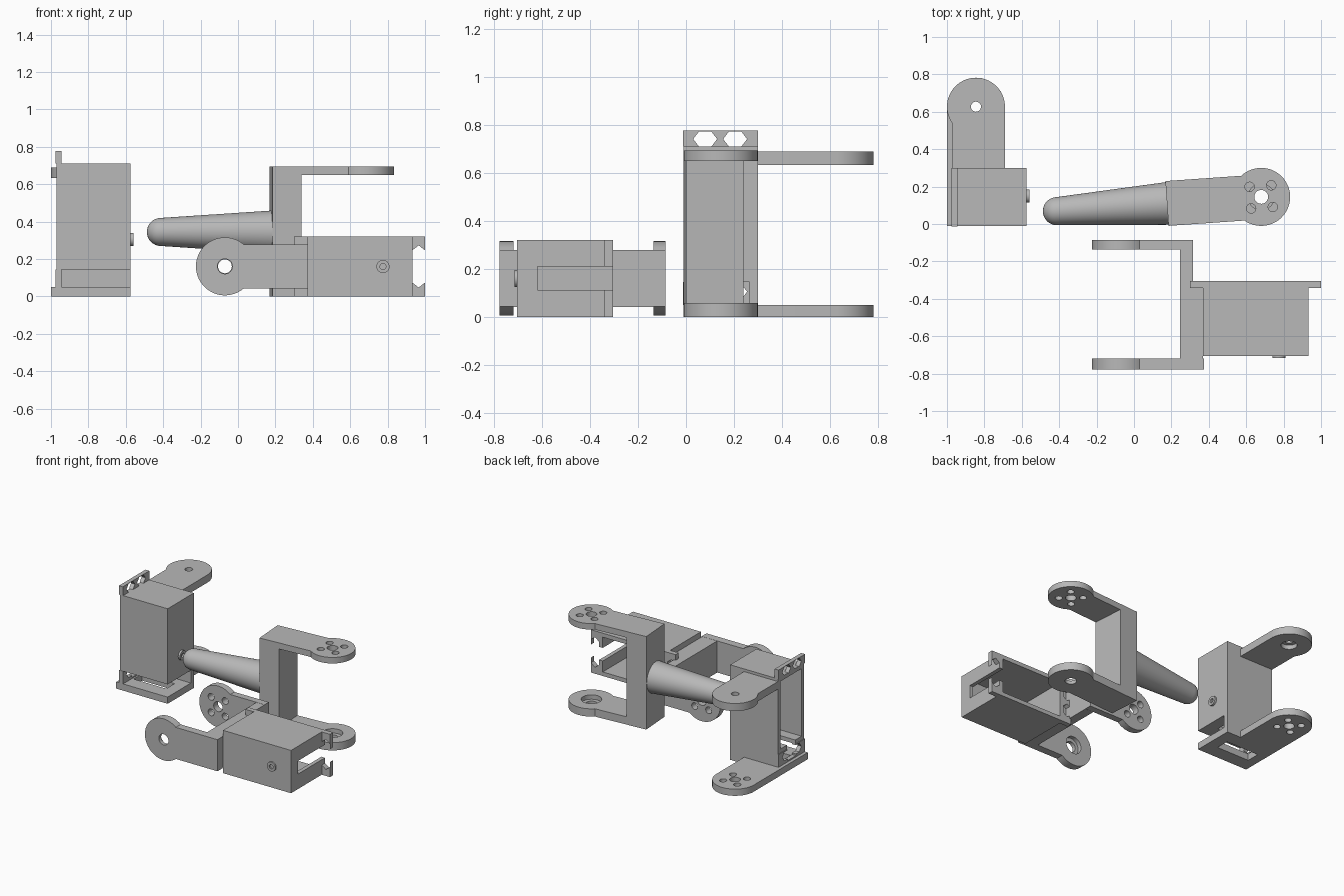
import bpy, bmesh
from math import sin, cos, pi, asin, radians
from mathutils import Matrix, Vector

cube = bpy.data.objects.get("Cube")
if cube:
    bpy.data.objects.remove(cube, do_unlink=True)

grey = bpy.data.materials.new("light grey plastic")
grey.use_nodes = True
grey.diffuse_color = (0.48, 0.48, 0.48, 1)
grey.node_tree.nodes["Principled BSDF"].inputs["Base Color"].default_value = grey.diffuse_color


def finish(name, bm, M=Matrix()):
    bmesh.ops.recalc_face_normals(bm, faces=bm.faces)
    bm.transform(M)
    me = bpy.data.meshes.new(name)
    bm.to_mesh(me)
    bm.free()
    me.materials.append(grey)
    ob = bpy.data.objects.new(name, me)
    bpy.context.collection.objects.link(ob)
    return ob


def prism(name, pts, w0, w1, M=Matrix()):
    """Extrude a flat outline from height w0 to w1, then place it with M."""
    bm = bmesh.new()
    face = bm.faces.new([bm.verts.new((u, v, w0)) for u, v in pts])
    ext = bmesh.ops.extrude_face_region(bm, geom=[face])
    new = [g for g in ext["geom"] if isinstance(g, bmesh.types.BMVert)]
    bmesh.ops.translate(bm, verts=new, vec=(0, 0, w1 - w0))
    return finish(name, bm, M)


def box(name, lo, hi, M=Matrix()):
    (a, b, c), (d, e, f) = lo, hi
    return prism(name, [(a, b), (d, b), (d, e), (a, e)], c, f, M)


def ring(r, cu=0, cv=0, n=32, su=1, sv=1, start=0):
    angles = [start + 2 * pi * i / n for i in range(n)]
    return [(cu + r * su * cos(a), cv + r * sv * sin(a)) for a in angles]


def cut(target, *cutters):
    for c in cutters:
        c.hide_render = True
        mod = target.modifiers.new("cut", "BOOLEAN")
        mod.operation, mod.solver, mod.object = "DIFFERENCE", "EXACT", c
        bpy.context.view_layer.objects.active = target
        bpy.ops.object.modifier_apply(modifier=mod.name)
        bpy.data.objects.remove(c, do_unlink=True)


R = 0.155


def arm(name, length, lo, hi, w0, w1, M):
    """Flat arm along +u with a round end at the origin."""
    a0, a1 = asin(hi / R), 2 * pi + asin(lo / R)
    arc = [a0 + (a1 - a0) * i / 40 for i in range(41)]
    pts = [(length, lo), (length, hi)] + [(R * cos(a), R * sin(a)) for a in arc]
    return prism(name, pts, w0, w1, M)


def horn_holes(ob, w0, w1, M):
    spots = [(0.037, 0, 0)] + [(0.025, i * 0.058, j * 0.058) for i in (-1, 1) for j in (-1, 1)]
    for r, u, v in spots:
        cut(ob, prism("hole", ring(r, u, v, 24), w0 - 0.05, w1 + 0.05, M))


def pivot_hole(ob, w0, w1, r, bore, bore_w0, bore_w1, M):
    cut(ob, prism("hole", ring(r), w0 - 0.05, w1 + 0.05, M),
        prism("bore", ring(bore), bore_w0, bore_w1, M))


# Shared frames: outline plane facing the front, and facing the side
FRONT = Matrix.Rotation(pi / 2, 4, "X")
SIDE = Matrix(((0, 0, 1, 0), (1, 0, 0, 0), (0, 1, 0, 0), (0, 0, 0, 1)))


def boss(name, u, v, w0, w1, M):
    ob = prism(name, ring(0.035, u, v, 24), w0, w1, M)
    lo, hi = sorted((w0, w1))
    cut(ob, prism("hole", ring(0.016, u, v, 16), lo - 0.05, hi + 0.05, M))
    return ob


# --- Upright motor holder ---
holder = box("upright_case", (-0.97, -0.01, 0.145), (-0.575, 0.3, 0.71))
cut(holder, box("c", (-1.1, 0.02, 0.175), (-0.605, 0.27, 0.68)),
    box("c", (-1.1, 0.095, 0.1), (-0.66, 0.195, 0.2)))
box("upright_case_side_rib", (-0.97, 0.265, 0.05), (-0.575, 0.3, 0.145))
base = box("upright_base_plate", (-1, -0.01, 0), (-0.575, 0.3, 0.05))
cut(base, box("c", (-0.93, 0.095, -0.1), (-0.66, 0.195, 0.1)))
for label, z0, z1, zc in (("top", 0.71, 0.777, 0.742), ("bottom", 0.05, 0.145, 0.105)):
    tab = box("upright_" + label + "_tab", (-0.975, -0.013, z0), (-0.943, 0.3, z1))
    for y in (0.08, 0.205):
        cut(tab, prism("hex", ring(0.05, y, zc, 6, sv=0.75), -1.1, -0.8, SIDE))
    if label == "bottom":
        cut(tab, box("c", (-1.1, 0.095, 0.06), (-0.8, 0.195, 0.2)))
boss("upright_boss", 0.15, 0.305, -0.58, -0.56, SIDE)

UP = Matrix.Translation((-0.845, 0.627, 0)) @ Matrix.Rotation(-pi / 2, 4, "Z")
low = arm("upright_lower_arm", 0.328, -R, R, 0, 0.05, UP)
horn_holes(low, 0, 0.05, UP)
high = arm("upright_upper_arm", 0.328, -0.125, R, 0.633, 0.69, UP)
pivot_hole(high, 0.633, 0.69, 0.027, 0.055, 0.6, 0.665, UP)

# --- Foot: tapered leg with a yoke, turned slightly ---
LEG = Matrix.Translation((0.68, 0.145, 0)) @ Matrix.Rotation(radians(4), 4, "Z")
YOKE = LEG @ Matrix.Rotation(pi, 4, "Z")
box("leg_yoke_wall", (-0.505, -0.12, 0), (-0.35, 0.12, 0.695), LEG)
top = arm("leg_yoke_top_arm", 0.4, -0.12, 0.12, 0.65, 0.695, YOKE)
horn_holes(top, 0.65, 0.695, YOKE)
bottom = arm("leg_yoke_bottom_arm", 0.4, -0.12, 0.12, 0, 0.058, YOKE)
pivot_hole(bottom, 0, 0.058, 0.04, 0.07, 0.025, 0.1, YOKE)

bm = bmesh.new()
profile = [(-0.49, 0), (-0.49, 0.115)]
profile += [(-1.095 - 0.075 * sin(i * pi / 16), 0.075 * cos(i * pi / 16)) for i in range(8)]
profile.append((-1.17, 0))
verts = [bm.verts.new((x, 0, r)) for x, r in profile]
edges = [bm.edges.new(p) for p in zip(verts, verts[1:])]
bmesh.ops.spin(bm, geom=verts + edges, cent=(0, 0, 0), axis=(1, 0, 0), angle=2 * pi, steps=48)
bmesh.ops.remove_doubles(bm, verts=bm.verts, dist=0.0001)
finish("tapered_leg", bm, Matrix.Translation((0, 0, 0.345)) @ LEG)

# --- Lying motor holder ---
case = box("lying_case", (0.37, -0.705, 0), (0.932, -0.305, 0.32))
cut(case, box("c", (0.4, -0.675, 0.03), (0.902, -0.2, 0.29)),
    box("c", (0.85, -0.62, 0.112), (1.1, -0.2, 0.21)))
for label, x0, x1 in (("outer", 0.932, 1.0), ("inner", 0.3, 0.37)):
    tab = box("lying_" + label + "_tab", (x0, -0.342, 0), (x1, -0.305, 0.32))
    for z in (0.098, 0.223):
        hexagon = ring(0.05, (x0 + x1) / 2, z, 6, su=0.75, start=pi / 2)
        cut(tab, prism("hex", hexagon, 0.2, 0.45, FRONT))
    if label == "outer":
        cut(tab, box("c", (0.9, -0.62, 0.112), (1.1, -0.2, 0.21)))
boss("lying_boss", 0.775, 0.16, 0.7, 0.716, FRONT)

box("lying_yoke_wall", (0.247, -0.72, 0.042), (0.315, -0.135, 0.278))
box("lying_yoke_filler", (0.315, -0.72, 0.042), (0.37, -0.342, 0.278))
LIE = Matrix.Translation((-0.07, 0, 0.161)) @ FRONT
back = arm("lying_back_arm", 0.385, -0.118, 0.118, 0.085, 0.135, LIE)
horn_holes(back, 0.085, 0.135, LIE)
front = arm("lying_front_arm", 0.445, -0.118, 0.118, 0.72, 0.778, LIE)
pivot_hole(front, 0.72, 0.778, 0.04, 0.065, 0.6, 0.75, LIE)

# Smooth the round surfaces, keep edges crisp
bpy.ops.object.select_all(action="DESELECT")
for ob in bpy.context.scene.objects:
    if ob.type == "MESH":
        ob.select_set(True)
        bpy.context.view_layer.objects.active = ob
bpy.ops.object.shade_smooth_by_angle(angle=radians(30))
